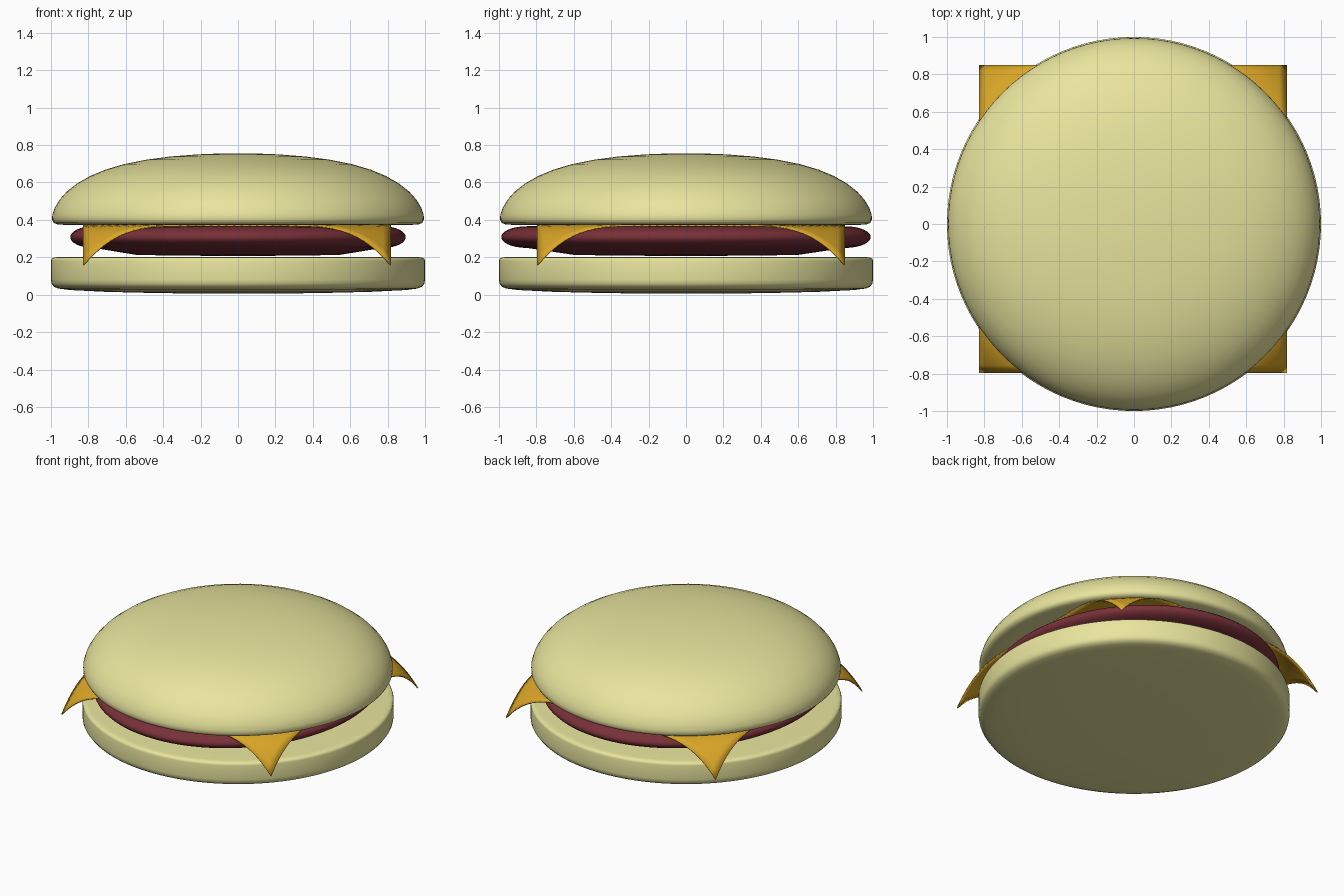
import bpy, bmesh, math

if "Cube" in bpy.data.objects:
    bpy.data.objects.remove(bpy.data.objects["Cube"])


def material(name, rgb):
    m = bpy.data.materials.new(name)
    m.diffuse_color = (*rgb, 1)
    m.use_nodes = True
    m.node_tree.nodes["Principled BSDF"].inputs["Base Color"].default_value = m.diffuse_color
    return m


def finish(name, bm, mat, angle):
    bmesh.ops.recalc_face_normals(bm, faces=bm.faces)
    mesh = bpy.data.meshes.new(name)
    bm.to_mesh(mesh)
    bm.free()
    obj = bpy.data.objects.new(name, mesh)
    bpy.context.collection.objects.link(obj)
    mesh.materials.append(mat)
    bpy.ops.object.select_all(action='DESELECT')
    obj.select_set(True)
    bpy.context.view_layer.objects.active = obj
    bpy.ops.object.shade_smooth_by_angle(angle=math.radians(angle))
    return obj


def lathe(name, profile, mat, sx=1.0, sy=1.0, steps=96):
    """Spin a (radius, height) profile about z; both ends lie on the axis."""
    bm = bmesh.new()
    verts = [bm.verts.new((r, 0, z)) for r, z in profile]
    edges = [bm.edges.new(p) for p in zip(verts, verts[1:])]
    bmesh.ops.spin(bm, geom=verts + edges, cent=(0, 0, 0), axis=(0, 0, 1),
                   angle=math.tau, steps=steps)
    bmesh.ops.remove_doubles(bm, verts=bm.verts, dist=1e-4)
    bmesh.ops.scale(bm, vec=(sx, sy, 1), verts=bm.verts)
    return finish(name, bm, mat, 50)


bun = material("bun", (0.81, 0.78, 0.34))
meat = material("meat", (0.19, 0.03, 0.04))
cheese_mat = material("cheese", (0.70, 0.38, 0.02))

# Bottom bun: straight wall, rounded lower rim, slightly bulging base
lathe("bottom_bun", [
    (0, 0.006), (0.4, 0.008), (0.7, 0.015), (0.9, 0.025), (0.96, 0.033),
    (0.985, 0.043), (0.997, 0.06), (1, 0.08), (1, 0.18), (0.997, 0.192),
    (0.985, 0.199), (0.96, 0.201), (0, 0.201)], bun)

# Patty: flat disc with a fully rounded rim, slightly longer in y
rim = [(0.86 + 0.14 * math.cos(a), 0.308 + 0.058 * math.sin(a))
       for a in (math.radians(-90 + 12 * i) for i in range(16))]
lathe("patty", [(0, 0.206), (0.6, 0.212)] + rim + [(0.6, 0.37), (0, 0.371)],
      meat, 0.897, 0.988)

# Cheese slice: thin square whose corners droop over the patty
bm = bmesh.new()
bmesh.ops.create_grid(bm, x_segments=40, y_segments=40, size=0.823)
for v in bm.verts:
    over = max(0, v.co.xy.length - 0.88)
    v.co.z = 0.373 - 3.75 * over ** 2.28
    v.co.x -= 0.005
    v.co.y += 0.027
cheese = finish("cheese_slice", bm, cheese_mat, 40)
solid = cheese.modifiers.new("thickness", 'SOLIDIFY')
solid.thickness = 0.008
solid.offset = -1

# Top bun: low dome with a tight lower rim and flat underside
lathe("top_bun", [
    (0, 0.373), (0.92, 0.373), (0.965, 0.376), (0.985, 0.384), (0.994, 0.4),
    (0.993, 0.425), (0.98, 0.465), (0.955, 0.507), (0.915, 0.552),
    (0.86, 0.595), (0.79, 0.635), (0.71, 0.668), (0.61, 0.698),
    (0.49, 0.722), (0.36, 0.739), (0.22, 0.75), (0.1, 0.755), (0, 0.756)], bun)
